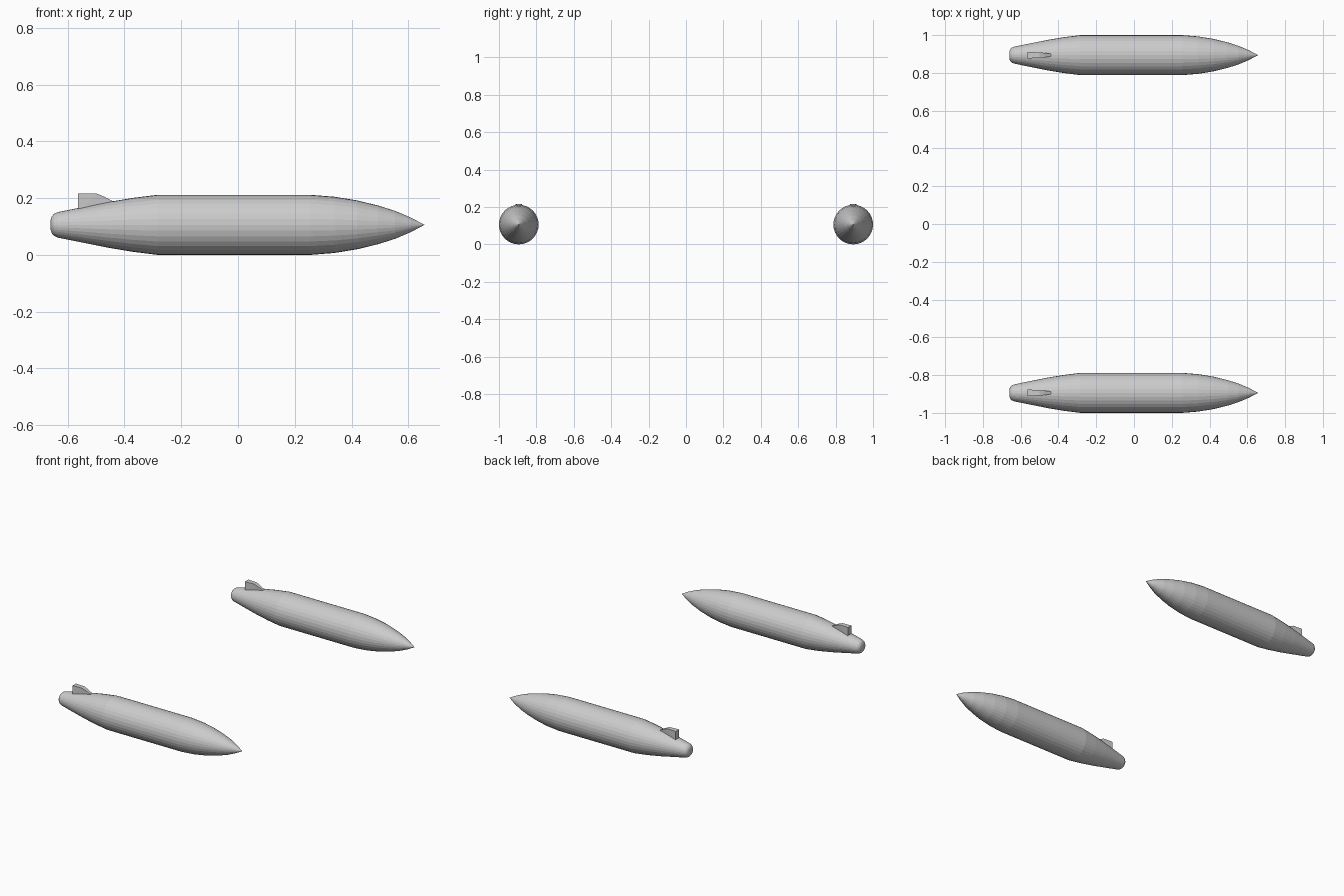
import bpy, bmesh, math

if "Cube" in bpy.data.objects:
    bpy.data.objects.remove(bpy.data.objects["Cube"])

R = 0.106          # tank radius, also the axis height
Y = 0.894          # sideways offset of each tank
SIDES = 32

# (x, radius) from the blunt tail to the pointed nose
PROFILE = [(-0.660, 0.018), (-0.656, 0.030), (-0.648, 0.039), (-0.634, 0.045),
           (-0.55, 0.062), (-0.46, 0.080), (-0.37, 0.095), (-0.282, 0.106),
           (0.254, 0.106), (0.34, 0.099), (0.42, 0.086), (0.494, 0.068),
           (0.554, 0.049), (0.61, 0.025), (0.657, 0.0)]


def finish(bm, name, y):
    bmesh.ops.recalc_face_normals(bm, faces=bm.faces)
    mesh = bpy.data.meshes.new(name)
    bm.to_mesh(mesh)
    bm.free()
    obj = bpy.data.objects.new(name, mesh)
    obj.location = (0, y, R)
    bpy.context.collection.objects.link(obj)
    return obj


def tank_body(name, y):
    # Lathe the profile around the x axis
    bm = bmesh.new()
    rings = []
    for x, r in PROFILE:
        n = SIDES if r > 0 else 1
        rings.append([bm.verts.new((x, r * math.cos(math.tau * i / SIDES),
                                    r * math.sin(math.tau * i / SIDES))) for i in range(n)])
    for a, b in zip(rings, rings[1:]):
        for i in range(SIDES):
            j = (i + 1) % SIDES
            bm.faces.new((a[i], a[j], b[0]) if len(b) == 1 else (a[i], a[j], b[j], b[i]))
    bm.faces.new(rings[0])
    return finish(bm, name, y)


def tail_fin(name, y):
    # Side outline (x, height above axis, half thickness), thinner to the front
    outline = [(-0.564, 0.04, 0.018), (-0.564, 0.111, 0.018), (-0.50, 0.111, 0.014),
               (-0.475, 0.101, 0.012), (-0.44, 0.083, 0.007), (-0.44, 0.04, 0.007)]
    bm = bmesh.new()
    left = [bm.verts.new((x, t, z)) for x, z, t in outline]
    right = [bm.verts.new((x, -t, z)) for x, z, t in outline]
    bm.faces.new(left)
    bm.faces.new(right)
    for i in range(len(outline)):
        j = (i + 1) % len(outline)
        bm.faces.new((left[i], left[j], right[j], right[i]))
    bmesh.ops.triangulate(bm, faces=[f for f in bm.faces if len(f.verts) > 4])
    return finish(bm, name, y)


for side, y in (("left", Y), ("right", -Y)):
    tank_body(side + "_tank", y)
    tail_fin(side + "_tail_fin", y)
